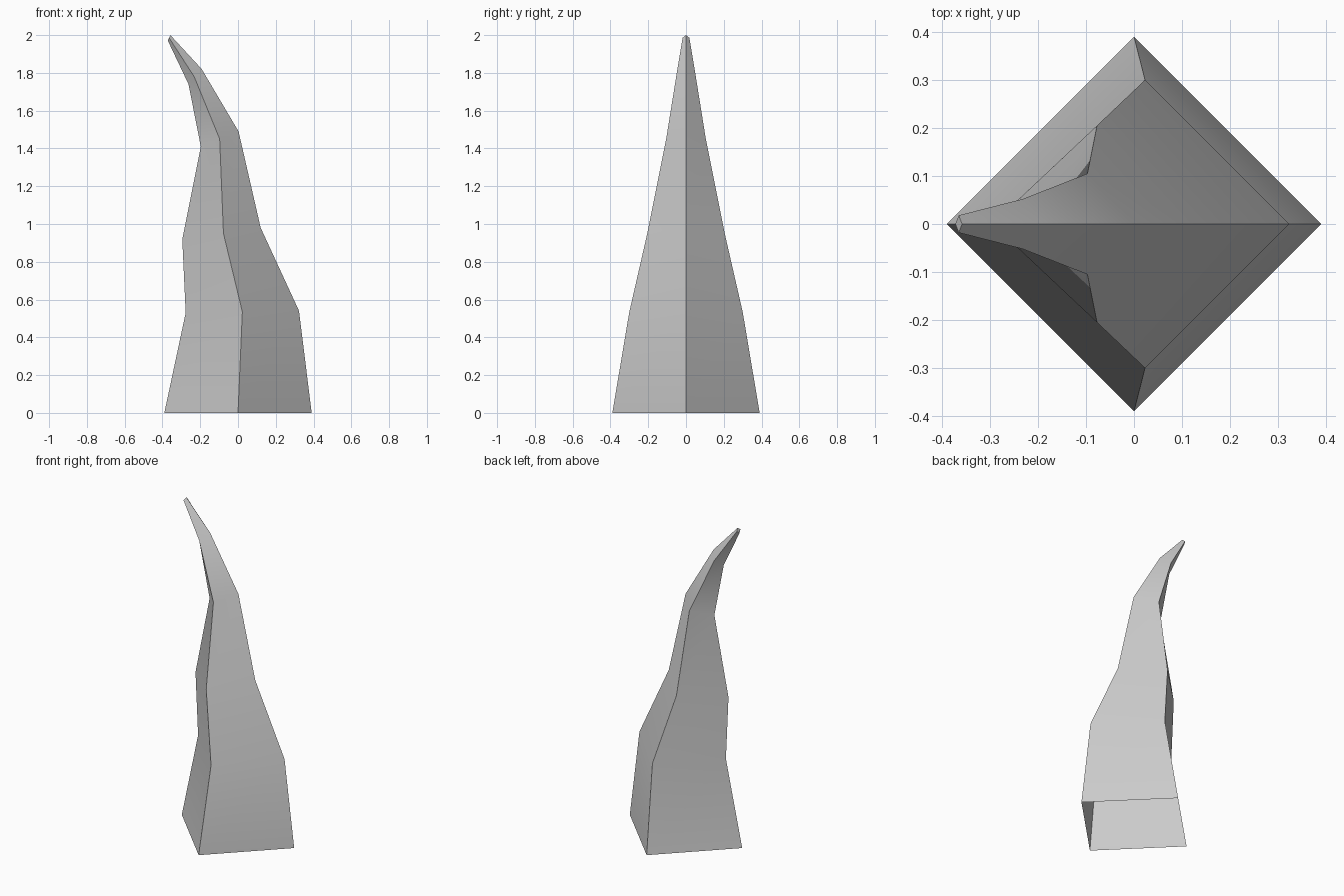
import bpy, bmesh, math

if "Cube" in bpy.data.objects:
    bpy.data.objects.remove(bpy.data.objects["Cube"])

# Cross-sections of the horn: (left x, left z, right x, right z, half depth)
sections = [
    (-0.39, 0.00, 0.39, 0.00, 0.39),
    (-0.277, 0.53, 0.323, 0.54, 0.30),
    (-0.295, 0.92, 0.12, 0.98, 0.205),
    (-0.197, 1.41, 0.003, 1.49, 0.105),
    (-0.262, 1.74, -0.192, 1.82, 0.052),
    (-0.372, 1.972, -0.358, 2.00, 0.018),
]
mid_x = [0.0, 0.023, -0.077, -0.097, -0.232, -0.365]

bm = bmesh.new()
rings = []
for (lx, lz, rx, rz, d), mx in zip(sections, mid_x):
    mz = (lz + rz) / 2
    rings.append([bm.verts.new(p) for p in
                  ((lx, 0, lz), (mx, -d, mz), (rx, 0, rz), (mx, d, mz))])

# Four-sided walls, open at the base, capped at the tip
for a, b in zip(rings, rings[1:]):
    for i in range(4):
        j = (i + 1) % 4
        bm.faces.new((a[i], a[j], b[j], b[i]))
bm.faces.new(rings[-1])

mesh = bpy.data.meshes.new("curved_horn")
bm.to_mesh(mesh)
bm.free()
horn = bpy.data.objects.new("curved_horn", mesh)
bpy.context.collection.objects.link(horn)

# Soft along the length, crisp at the four corner ridges
bpy.context.view_layer.objects.active = horn
horn.select_set(True)
bpy.ops.object.shade_smooth_by_angle(angle=math.radians(40))
